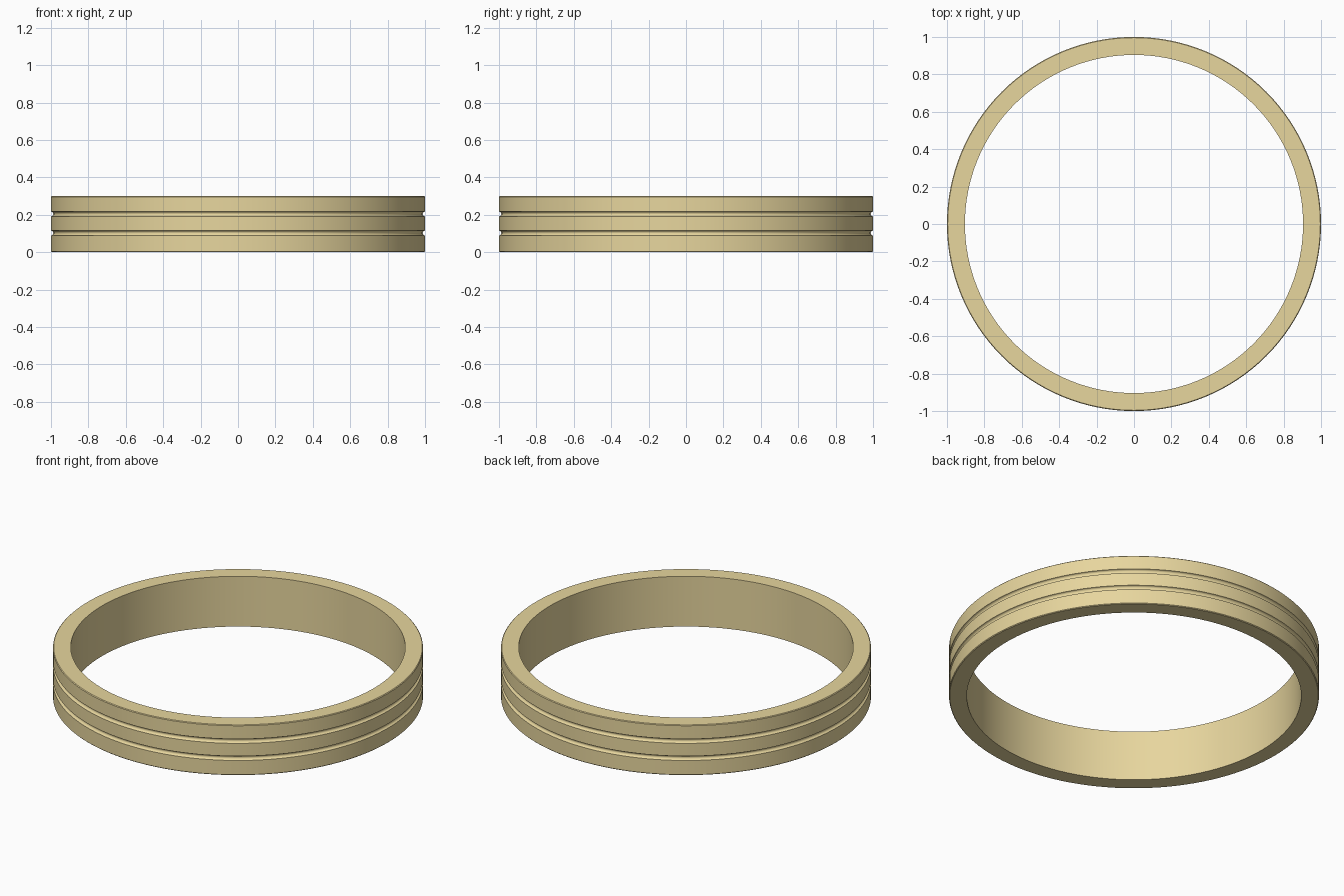
import bpy, bmesh, math

if "Cube" in bpy.data.objects:
    bpy.data.objects.remove(bpy.data.objects["Cube"])

R_OUT, R_IN, H = 1.0, 0.904, 0.3
SEGMENTS = 128
EDGE = 0.004                      # softened outer rims
GROOVE_W, GROOVE_D = 0.013, 0.013  # groove half width and depth


def groove(z):
    """Rounded channel cut into the outer wall, listed bottom to top."""
    steps = 6
    return [(R_OUT - GROOVE_D * math.sin(math.pi * i / steps),
             z - GROOVE_W * math.cos(math.pi * i / steps)) for i in range(steps + 1)]


# Cross-section of the band as (radius, height)
profile = [(R_IN, 0), (R_OUT - EDGE, 0), (R_OUT, EDGE)]
for z in (0.102, 0.204):
    profile += groove(z)
profile += [(R_OUT, H - EDGE), (R_OUT - EDGE, H), (R_IN, H)]

# Revolve the section around the z axis
bm = bmesh.new()
rings = []
for s in range(SEGMENTS):
    a = 2 * math.pi * s / SEGMENTS
    rings.append([bm.verts.new((r * math.cos(a), r * math.sin(a), z)) for r, z in profile])
n = len(profile)
for s in range(SEGMENTS):
    p, q = rings[s], rings[(s + 1) % SEGMENTS]
    for i in range(n):
        j = (i + 1) % n
        bm.faces.new((p[i], q[i], q[j], p[j]))
bmesh.ops.recalc_face_normals(bm, faces=bm.faces)
mesh = bpy.data.meshes.new("grooved_band")
bm.to_mesh(mesh)
bm.free()

band = bpy.data.objects.new("grooved_band", mesh)
bpy.context.collection.objects.link(band)

# Gold colour
gold = bpy.data.materials.new("gold")
gold.diffuse_color = (0.8, 0.67, 0.34, 1)
gold.use_nodes = True
gold.node_tree.nodes["Principled BSDF"].inputs["Base Color"].default_value = gold.diffuse_color
mesh.materials.append(gold)

# Smooth walls with crisp edges
bpy.context.view_layer.objects.active = band
band.select_set(True)
bpy.ops.object.shade_smooth_by_angle(angle=math.radians(40))
